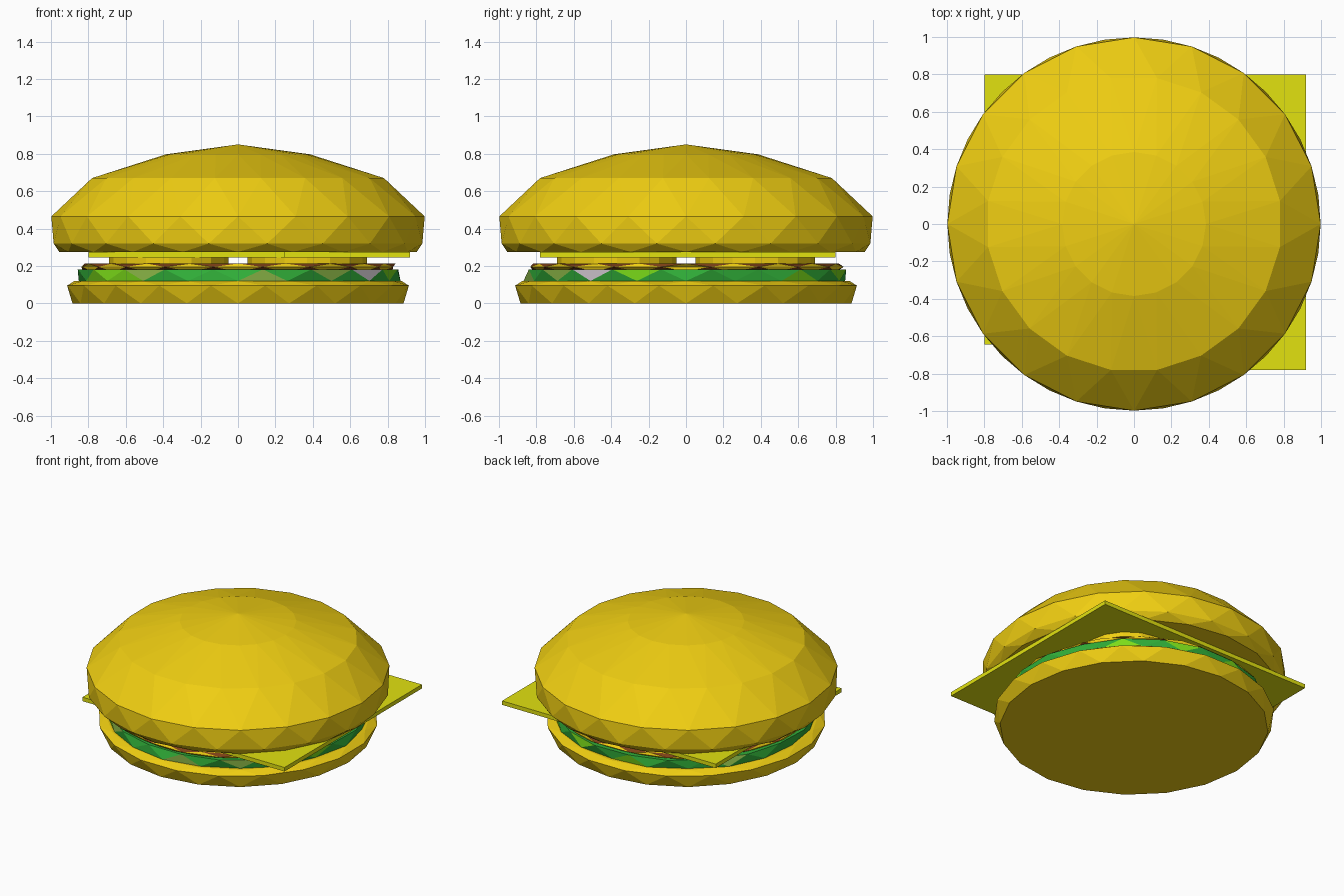
import bpy, bmesh, random
from math import sin, cos, pi

if "Cube" in bpy.data.objects:
    bpy.data.objects.remove(bpy.data.objects["Cube"])

random.seed(4)
N = 20


def mat(name, rgb):
    m = bpy.data.materials.new(name)
    m.diffuse_color = (*rgb, 1)
    m.use_nodes = True
    m.node_tree.nodes["Principled BSDF"].inputs["Base Color"].default_value = m.diffuse_color
    return m


BUN = mat("bun", (0.87, 0.62, 0.006))
CHEESE = mat("cheese", (0.76, 0.76, 0.005))
GREEN = mat("leaf_green", (0.03, 0.42, 0.04))
LIME = mat("leaf_lime", (0.2, 0.72, 0.01))
PALE = mat("leaf_pale", (0.25, 0.45, 0.06))
ONION = mat("onion", (0.55, 0.5, 0.55))
BROWN = mat("meat", (0.2, 0.05, 0.008))


def finish(bm, name, mats):
    bmesh.ops.recalc_face_normals(bm, faces=bm.faces)
    me = bpy.data.meshes.new(name)
    bm.to_mesh(me)
    bm.free()
    for m in mats:
        me.materials.append(m)
    ob = bpy.data.objects.new(name, me)
    bpy.context.collection.objects.link(ob)
    return ob


def faceted(name, profile, mats, pick=None, wobble=0.0, tip=None):
    """Stack of rings, each turned half a step, joined by triangles."""
    bm = bmesh.new()
    rings = []
    for k, (r, z) in enumerate(profile):
        ring = []
        for i in range(N):
            a = 2 * pi * (i + 0.5 * (k % 2)) / N
            rr = r + random.uniform(-wobble, wobble)
            ring.append(bm.verts.new((rr * cos(a), rr * sin(a), z)))
        rings.append(ring)
    for k in range(len(rings) - 1):
        a, b = rings[k], rings[k + 1]
        for i in range(N):
            j = (i + 1) % N
            if k % 2 == 0:
                tris = (a[i], a[j], b[i]), (a[j], b[j], b[i])
            else:
                tris = (a[i], b[j], b[i]), (a[i], a[j], b[j])
            for up, t in enumerate(tris):
                f = bm.faces.new(t)
                if pick:
                    f.material_index = pick(up)
    bm.faces.new(rings[0])
    if tip is None:
        bm.faces.new(rings[-1])
    else:
        v = bm.verts.new((0, 0, tip))
        for i in range(N):
            bm.faces.new((rings[-1][i], rings[-1][(i + 1) % N], v))
    return finish(bm, name, mats)


# Buns
faceted("bottom_bun", [(0.885, 0), (0.925, 0.095), (0.875, 0.12)], [BUN])
faceted("top_bun", [(0.955, 0.275), (0.998, 0.32), (0.998, 0.465),
                    (0.79, 0.67), (0.385, 0.797)], [BUN], tip=0.85)

# Lettuce with mixed leaf colours
faceted("lettuce", [(0.86, 0.12), (0.86, 0.182)], [GREEN, LIME, PALE, ONION],
        lambda up: random.choice([0, 0, 0, 0, 0, 1, 2, 0, 3] if up else [0, 0, 0, 0, 1, 2]),
        wobble=0.01)

# Patty with a zigzag edge
faceted("patty", [(0.82, 0.17), (0.845, 0.195), (0.83, 0.213)], [BUN, BROWN],
        lambda up: 1 - up, wobble=0.015)

# Pickle slices
for i, (x, y) in enumerate([(-0.37, -0.37), (0.37, -0.37), (-0.37, 0.37), (0.37, 0.37)]):
    bm = bmesh.new()
    bmesh.ops.create_cone(bm, cap_ends=True, segments=16, radius1=0.32,
                          radius2=0.32, depth=0.035)
    bmesh.ops.translate(bm, verts=bm.verts, vec=(x, y, 0.229))
    finish(bm, f"pickle_{i + 1}", [BUN])

# Cheese sheet with stepped front edge
outline = [(-0.8, -0.645), (0.245, -0.645), (0.245, -0.78),
           (0.92, -0.78), (0.92, 0.8), (-0.8, 0.8)]
bm = bmesh.new()
f = bm.faces.new([bm.verts.new((x, y, 0.245)) for x, y in outline])
ext = bmesh.ops.extrude_face_region(bm, geom=[f])
bmesh.ops.translate(bm, verts=[g for g in ext["geom"] if isinstance(g, bmesh.types.BMVert)],
                    vec=(0, 0, 0.029))
if len([q for q in bm.faces if len(q.verts) == 6]) < 2:
    bm.faces.new([v for v in bm.verts if v.co.z < 0.25])
finish(bm, "cheese", [CHEESE])
